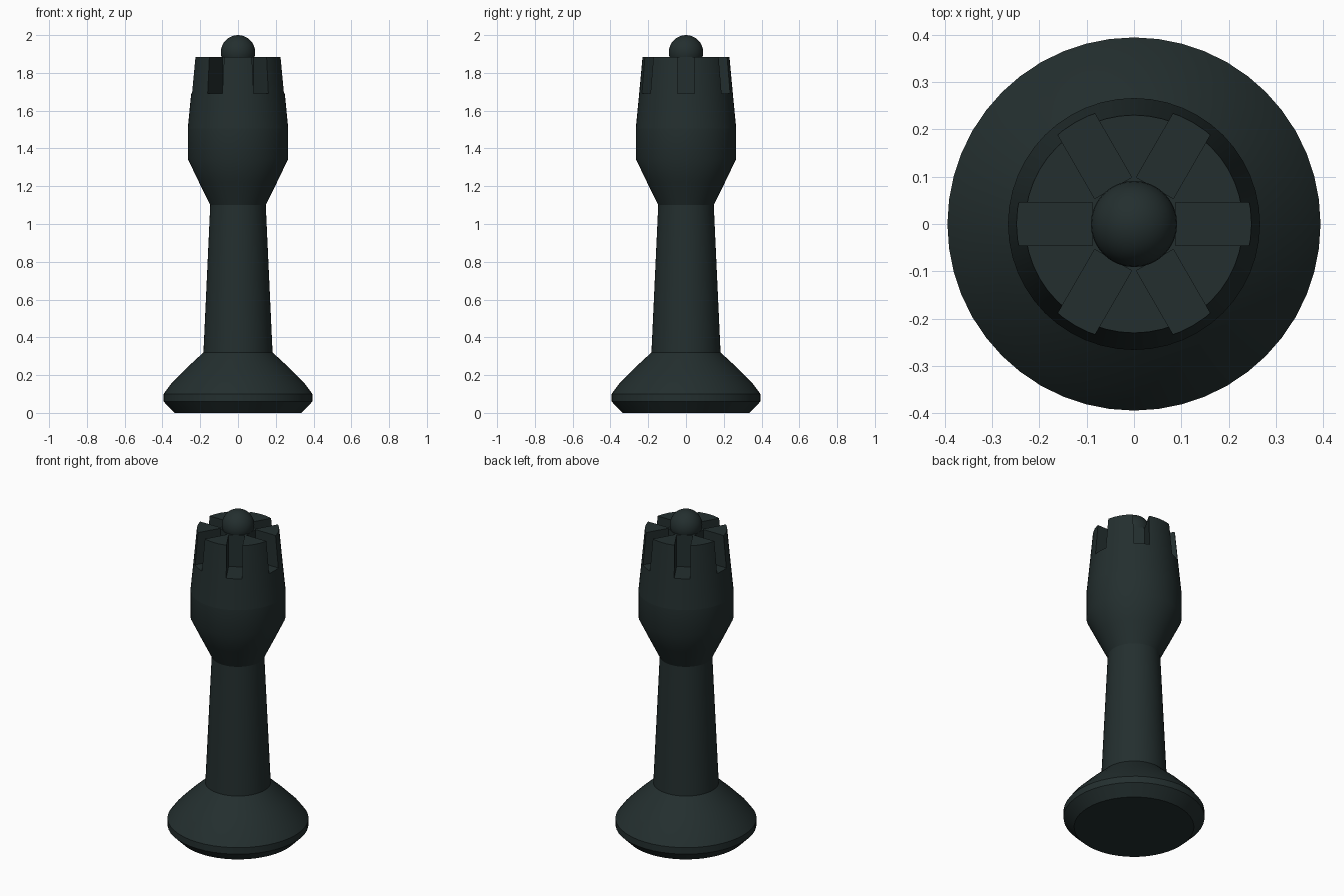
import bpy, bmesh, math
from mathutils import Matrix

if "Cube" in bpy.data.objects:
    bpy.data.objects.remove(bpy.data.objects["Cube"])

SEG = 48
paint = bpy.data.materials.new("dark green grey")
paint.diffuse_color = (0.017, 0.028, 0.028, 1)
paint.use_nodes = True
paint.node_tree.nodes["Principled BSDF"].inputs["Base Color"].default_value = paint.diffuse_color


def make(name, bm):
    bmesh.ops.recalc_face_normals(bm, faces=bm.faces)
    mesh = bpy.data.meshes.new(name)
    bm.to_mesh(mesh)
    bm.free()
    mesh.materials.append(paint)
    obj = bpy.data.objects.new(name, mesh)
    bpy.context.collection.objects.link(obj)
    return obj


def smooth(obj, degrees=35):
    bpy.ops.object.select_all(action='DESELECT')
    obj.select_set(True)
    bpy.context.view_layer.objects.active = obj
    bpy.ops.object.shade_smooth_by_angle(angle=math.radians(degrees))


def turned(name, profile):
    """Closed solid of revolution from (radius, height) points."""
    bm = bmesh.new()
    rings = [[bm.verts.new((r * math.cos(math.tau * i / SEG), r * math.sin(math.tau * i / SEG), z))
              for i in range(SEG)] for r, z in profile]
    for a, b in zip(rings, rings[1:]):
        for i in range(SEG):
            j = (i + 1) % SEG
            bm.faces.new((a[i], a[j], b[j], b[i]))
    bm.faces.new(rings[0][::-1])
    bm.faces.new(rings[-1])
    return make(name, bm)


# Flared foot, tapered stem and cup-shaped head
smooth(turned("base", [(0.335, 0), (0.394, 0.06), (0.394, 0.10), (0.355, 0.153),
                       (0.275, 0.235), (0.183, 0.32)]))
smooth(turned("stem", [(0.183, 0.32), (0.147, 1.10)]))
smooth(turned("cup", [(0.147, 1.10), (0.206, 1.22), (0.266, 1.345), (0.266, 1.505)]))

# Crown with six radial slots
crown = turned("crown", [(0.266, 1.505), (0.248, 1.69), (0.23, 1.885)])
bm = bmesh.new()
for k in range(6):
    bmesh.ops.create_cube(bm, size=1, matrix=Matrix.Rotation(k * math.pi / 3, 4, 'Z')
                          @ Matrix.Translation((0.238, 0, 1.84))
                          @ Matrix.Diagonal((0.30, 0.09, 0.30, 1)))
cutter = make("slot_cutter", bm)
cutter.hide_render = True
cut = crown.modifiers.new("slots", 'BOOLEAN')
cut.operation, cut.solver, cut.object = 'DIFFERENCE', 'EXACT', cutter
bpy.context.view_layer.objects.active = crown
bpy.ops.object.modifier_apply(modifier=cut.name)
bpy.data.objects.remove(cutter)
smooth(crown, 30)

# Ball finial
bm = bmesh.new()
bmesh.ops.create_uvsphere(bm, u_segments=32, v_segments=16, radius=0.091,
                          matrix=Matrix.Translation((0, 0, 1.909)))
smooth(make("finial_ball", bm))
